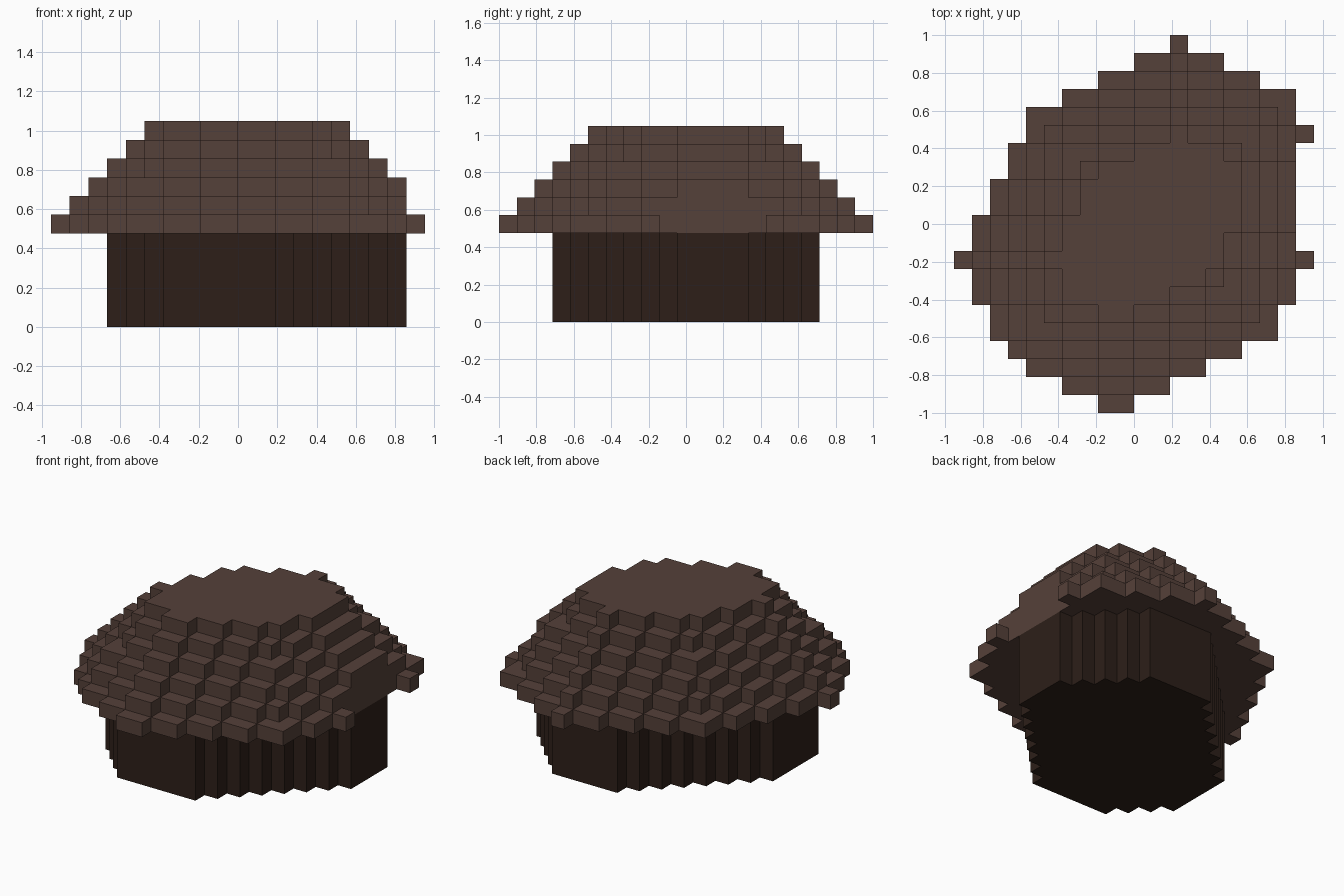
import bpy, bmesh

if "Cube" in bpy.data.objects:
    bpy.data.objects.remove(bpy.data.objects["Cube"])

H = 2 / 21                      # edge length of one block
ORIGIN = (-10 * H, -1.0, 0.0)   # world corner of block (0, 0, 0)
STEPS = {(1, 0, 0), (-1, 0, 0), (0, 1, 0), (0, -1, 0), (0, 0, 1), (0, 0, -1)}


def inside(i, j, sides, inset=0):
    """True when block (i, j) lies within every side (a*i + b*j <= c)."""
    return all(a * i + b * j <= c - inset for a, b, c in sides)


def block_face(cell, step):
    """Corners of the block face looking along step, wound outwards."""
    axis = next(n for n in range(3) if step[n])
    u, v = (axis + 1) % 3, (axis + 2) % 3
    loop = [(0, 0), (1, 0), (1, 1), (0, 1)]
    if step[axis] < 0:
        loop.reverse()
    for du, dv in loop:
        p = list(cell)
        p[axis] += step[axis] > 0
        p[u] += du
        p[v] += dv
        yield tuple(p)


def build_blocks(name, cells, color):
    """Skin of a set of blocks as one flat-shaded mesh with shared vertices."""
    bm = bmesh.new()
    verts = {}
    for cell in sorted(cells):
        for step in sorted(STEPS):
            if tuple(c + s for c, s in zip(cell, step)) in cells:
                continue
            ring = []
            for p in block_face(cell, step):
                if p not in verts:
                    verts[p] = bm.verts.new([o + H * c for o, c in zip(ORIGIN, p)])
                ring.append(verts[p])
            bm.faces.new(ring)
    mesh = bpy.data.meshes.new(name)
    bm.to_mesh(mesh)
    bm.free()
    mat = bpy.data.materials.new(name + "_color")
    mat.diffuse_color = color
    mat.use_nodes = True
    mat.node_tree.nodes["Principled BSDF"].inputs["Base Color"].default_value = mat.diffuse_color
    mesh.materials.append(mat)
    obj = bpy.data.objects.new(name, mesh)
    bpy.context.collection.objects.link(obj)
    return obj


# Base: straight-sided octagon, five blocks tall
base_sides = [(1, 0, 18), (-1, 0, -3), (0, 1, 17), (0, -1, -3),
              (1, -1, 8), (1, 1, 31), (-1, 1, 7), (-1, -1, -9)]
base = {(i, j, k) for i in range(20) for j in range(21) for k in range(5)
        if inside(i, j, base_sides)}
build_blocks("base", base, (0.026, 0.0137, 0.0093, 1))

# Stepped top: eight-sided layers, each inset by one block
top_sides = [(-1, 2, 28), (1, 2, 52), (2, 1, 53), (2, -1, 30),
             (1, -2, 9), (-1, -2, -8), (-2, -1, -8), (-2, 1, 8)]
top = {(i, j, 5 + n) for i in range(22) for j in range(21) for n in range(6)
       if inside(i, j, top_sides, 2 * n)
       and not (i >= 19 and 9 <= j <= 14)}   # right tip is trimmed flush with the base
build_blocks("stepped_top", top, (0.091, 0.052, 0.041, 1))
